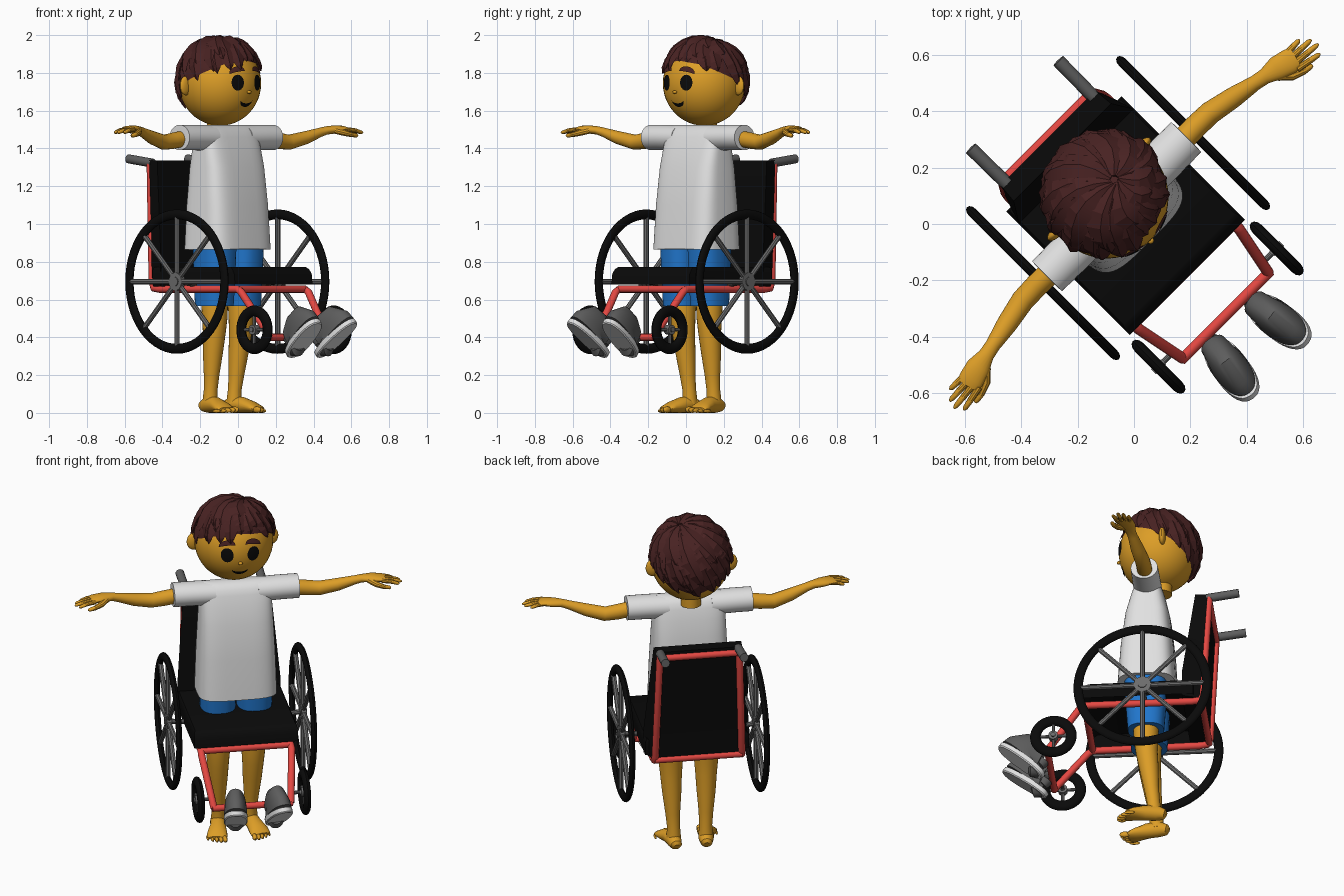
import bpy, bmesh, math, random
from mathutils import Vector as V, Matrix as M

if "Cube" in bpy.data.objects:
    bpy.data.objects.remove(bpy.data.objects["Cube"])

random.seed(4)
TAU = 2 * math.pi


def material(name, r, g, b):
    m = bpy.data.materials.new(name)
    m.diffuse_color = (r, g, b, 1)
    m.use_nodes = True
    m.node_tree.nodes["Principled BSDF"].inputs["Base Color"].default_value = m.diffuse_color
    return m


SKIN = material("skin", 0.72, 0.34, 0.02)
WHITE = material("white", 0.75, 0.75, 0.75)
BLUE = material("blue", 0.015, 0.18, 0.60)
HAIR = material("hair_brown", 0.065, 0.016, 0.016)
BLACK = material("black", 0.003, 0.003, 0.003)
GREY = material("grey", 0.11, 0.11, 0.11)
STEEL = material("spoke_grey", 0.15, 0.15, 0.15)
RED = material("red", 0.78, 0.065, 0.055)


# everything is modelled facing -y, then turned 45 degrees on its stand point
def make(name, bm, mat, mx=None):
    bmesh.ops.recalc_face_normals(bm, faces=bm.faces)
    if mx:
        bm.transform(mx)
    me = bpy.data.meshes.new(name)
    bm.to_mesh(me)
    bm.free()
    me.materials.append(mat)
    ob = bpy.data.objects.new(name, me)
    ob.rotation_euler.z = math.pi / 4
    bpy.context.collection.objects.link(ob)
    return ob


def grid(bm, rows, wrap_u=True, wrap_v=False, caps=False):
    vs = [[bm.verts.new(p) for p in row] for row in rows]
    n, k = len(vs), len(vs[0])
    for i in range(n if wrap_v else n - 1):
        for j in range(k if wrap_u else k - 1):
            a, b = vs[i], vs[(i + 1) % n]
            bm.faces.new((a[j], a[(j + 1) % k], b[(j + 1) % k], b[j]))
    if caps:
        bm.faces.new(vs[0])
        bm.faces.new(vs[-1])
    return bm


def loft(pts, radii, n=20, up=(0, 0, 1), power=2, centre=None, bm=None):
    """Tube through pts; radii are numbers or (sideways, upward) pairs."""
    pts = [V(p) for p in pts]
    if not isinstance(radii, list):
        radii = [radii] * len(pts)
    rows, e = [], 2 / power
    for i, p in enumerate(pts):
        t = (pts[min(i + 1, len(pts) - 1)] - pts[max(i - 1, 0)]).normalized()
        side = ((p - centre) if centre else V(up)).cross(t).normalized()
        top = t.cross(side)
        a, b = radii[i] if isinstance(radii[i], tuple) else (radii[i], radii[i])
        row = []
        for j in range(n):
            c, s = math.cos(TAU * j / n), math.sin(TAU * j / n)
            row.append(p + side * a * math.copysign(abs(c) ** e, c) + top * b * math.copysign(abs(s) ** e, s))
        rows.append(row)
    return grid(bm or bmesh.new(), rows, caps=True)


def stack(levels, power=2, n=32, x=0, bm=None):
    """Vertical loft from (z, half width, half depth, y) levels."""
    return loft([(x, l[3], l[0]) for l in levels], [(l[1], l[2]) for l in levels], n, (0, 1, 0), power, bm=bm)


def ball(c, r, bm=None, seg=24):
    bm = bm or bmesh.new()
    bmesh.ops.create_uvsphere(bm, u_segments=seg, v_segments=seg // 2, radius=1,
                              matrix=M.Translation(c) @ M.Diagonal((*r, 1)))
    return bm


def tyre(c, R, rad, wid, n=56):
    c, rows = V(c), []
    for i in range(n):
        a = TAU * i / n
        ring = [(wid * math.sin(TAU * j / 12), R + rad * math.cos(TAU * j / 12)) for j in range(12)]
        rows.append([c + V((x, r * math.cos(a), r * math.sin(a))) for x, r in ring])
    return grid(bmesh.new(), rows, wrap_v=True)


def spokes(c, R, r, count, hub, depth):
    bm, c = bmesh.new(), V(c)
    for k in range(count):
        a = TAU * k / count
        loft([c, c + V((0, R * math.cos(a), R * math.sin(a)))], r, 8, (1, 0, 0), bm=bm)
    for h, d in ((hub, depth), (hub * 0.5, depth * 1.4)):
        loft([c - V((d, 0, 0)), c + V((d, 0, 0))], h, 20, bm=bm)
    return bm


# --- wheelchair cushions: open-bottomed seat and tapered backrest ---
bm = grid(bmesh.new(), [[(-w, f, z), (w, f, z), (w, b, z), (-w, b, z)] for z, w, f, b in
                        ((0.68, 0.29, -0.268, 0.352), (0.735, 0.29, -0.262, 0.352),
                         (0.762, 0.287, -0.245, 0.350), (0.772, 0.280, -0.225, 0.345))])
bmesh.ops.contextual_create(bm, geom=[e for e in bm.edges if all(v.co.z > 0.77 for v in e.verts)])
make("seat", bm, BLACK)
bm = bmesh.new()
grid(bm, [[(-w, f, z), (w, f, z), (wb, b, z), (-wb, b, z)] for z, w, wb, f, b in
          ((0.67, 0.29, 0.25, 0.29, 0.40), (0.82, 0.288, 0.25, 0.29, 0.405),
           (1.335, 0.245, 0.238, 0.36, 0.433))], caps=True)
make("backrest", bm, BLACK)

# --- red tube frame ---
bm = bmesh.new()
for s in (1, -1):
    loft([(0.222 * s, 0.435, 1.32), (0.242 * s, 0.40, 0.69), (0.244 * s, 0.385, 0.66), (0.245 * s, 0.34, 0.655),
          (0.25 * s, -0.25, 0.655), (0.252 * s, -0.275, 0.64), (0.215 * s, -0.46, 0.40)], 0.020, 12, (s, 0, 0), bm=bm)
for w, y, z in ((0.22, 0.435, 1.30), (0.244, 0.395, 0.665), (0.25, -0.25, 0.655), (0.225, -0.46, 0.40)):
    loft([(-w, y, z), (w, y, z)], 0.019, 12, bm=bm)
make("frame", bm, RED)

# --- wheels, casters, handles, shoes on the foot bar ---
for s, side in ((1, "left"), (-1, "right")):
    hub, cas = (0.377 * s, 0.08, 0.695), (0.297 * s, -0.42, 0.44)
    make(side + "_wheel_tyre", tyre(hub, 0.356, 0.026, 0.017), BLACK)
    bm = spokes(hub, 0.35, 0.014, 8, 0.048, 0.014)
    loft([hub, (0.24 * s, 0.08, 0.68)], 0.014, 10, bm=bm)
    make(side + "_wheel_spokes", bm, STEEL)
    make(side + "_caster_tyre", tyre(cas, 0.099, 0.030, 0.021, 40), BLACK)
    bm = spokes(cas, 0.095, 0.009, 4, 0.026, 0.018)
    loft([cas, (0.22 * s, -0.42, 0.44)], 0.010, 10, bm=bm)
    make(side + "_caster_spokes", bm, STEEL)
    make(side + "_handle", loft([(0.218 * s, 0.42, 1.322), (0.22 * s, 0.60, 1.345)], 0.024, 16), GREY)
    mx = M.Translation((0.122 * s, -0.622, 0.382)) @ M.Rotation(s * 0.14, 4, 'Z') @ M.Rotation(-0.66, 4, 'X')
    make(side + "_shoe_sole", stack([(0, 0.06, 0.148, 0), (0.006, 0.065, 0.153, 0), (0.03, 0.065, 0.153, 0)], 2.4), WHITE, mx)
    make(side + "_shoe_upper", stack([(0.03, 0.064, 0.152, 0), (0.052, 0.064, 0.149, 0.002), (0.072, 0.060, 0.132, 0.012),
                                      (0.084, 0.053, 0.10, 0.04), (0.091, 0.048, 0.06, 0.08), (0.092, 0.038, 0.046, 0.082),
                                      (0.055, 0.036, 0.043, 0.08)], 2.3), GREY, mx)
    make(side + "_shoe_lining", stack([(0.056, 0.036, 0.043, 0.08), (0.062, 0.036, 0.043, 0.08)]), WHITE, mx)

# --- clothes ---
bm = stack([(0.865, 0.22, 0.162, 0.078), (1.1, 0.213, 0.147, 0.08), (1.3, 0.204, 0.124, 0.083),
            (1.4, 0.20, 0.099, 0.086), (1.46, 0.198, 0.080, 0.087), (1.49, 0.195, 0.067, 0.087),
            (1.512, 0.19, 0.046, 0.087), (1.524, 0.18, 0.02, 0.087)], 4, 48)
for s in (1, -1):
    loft([(x * s, 0.087, z) for x, z in ((0.12, 1.455), (0.25, 1.458), (0.35, 1.458), (0.351, 1.458))],
         [(0.078, 0.068), (0.077, 0.067), (0.075, 0.067), (0.05, 0.045)], 28, bm=bm)
make("shirt", bm, WHITE)
bm = bmesh.new()
for s in (1, -1):
    stack([(0.565, 0.090, 0.100, 0.075), (0.7, 0.096, 0.110, 0.075), (0.9, 0.098, 0.118, 0.073)], 2.5, 28, 0.102 * s, bm)
make("shorts", bm, BLUE)

# --- limbs ---
for s, side in ((1, "left"), (-1, "right")):
    leg = [(0.60, 0.10, 0.072, 0.075), (0.5, 0.099, 0.067, 0.075), (0.42, 0.098, 0.060, 0.08), (0.32, 0.096, 0.053, 0.092),
           (0.2, 0.093, 0.041, 0.105), (0.12, 0.09, 0.036, 0.115), (0.04, 0.09, 0.042, 0.12)]
    bm = loft([(x * s, y, z) for z, x, r, y in leg], [l[2] for l in leg], 24, (0, 1, 0))
    # foot with five toes
    foot = ((0.084, 0.185, 0.03), (0.085, 0.175, 0.035), (0.09, 0.13, 0.045), (0.1, 0.065, 0.042),
            (0.115, 0.005, 0.03), (0.122, -0.03, 0.02), (0.125, -0.042, 0.018))
    loft([(x * s, y, z) for x, y, z in foot],
         [(0.015, 0.015), (0.032, 0.03), (0.042, 0.045), (0.043, 0.042), (0.055, 0.030), (0.056, 0.02), (0.045, 0.012)], 20, bm=bm)
    for k in range(5):
        r = 0.017 - 0.002 * k
        ball(((0.083 + 0.022 * k) * s, -0.058 + 0.003 * k * k, r), (r * 0.8, 0.03, r), bm, 12)
    make(side + "_leg", bm, SKIN)
    arm = [(0.30, 0.088, 1.455, 0.043, 0.043), (0.40, 0.09, 1.44, 0.042, 0.043), (0.47, 0.088, 1.433, 0.041, 0.04),
           (0.57, 0.068, 1.456, 0.037, 0.035), (0.66, 0.05, 1.484, 0.027, 0.025), (0.70, 0.042, 1.495, 0.028, 0.022),
           (0.75, 0.032, 1.50, 0.043, 0.022), (0.80, 0.018, 1.502, 0.045, 0.018), (0.825, 0.012, 1.50, 0.040, 0.012)]
    bm = loft([(a[0] * s, a[1], a[2]) for a in arm], [(a[3], a[4]) for a in arm], 20)
    # four fingers and a thumb
    for k in range(4):
        y, L = 0.045 - 0.022 * k, (0.078, 0.108, 0.115, 0.095)[k]
        loft([((0.80 + L * f) * s, y + (0.002 - 0.007 * k) * f, 1.50 - 0.018 * f * f) for f in (0, 0.5, 0.9, 1)],
             [0.0125, 0.0115, 0.009, 0.004], 10, bm=bm)
    loft([(0.735 * s, 0.01, 1.495), (0.77 * s, -0.025, 1.483), (0.81 * s, -0.042, 1.472), (0.84 * s, -0.048, 1.468),
          (0.848 * s, -0.05, 1.467)], [0.018, 0.017, 0.013, 0.01, 0.004], 10, bm=bm)
    make(side + "_arm", bm, SKIN)

# --- head, slightly taller than wide ---
C, R = V((0, 0.135, 1.745)), 0.218
TALL = M.Translation(C) @ M.Diagonal((1, 1, 1.03, 1)) @ M.Translation(-C)
bm = ball(C, (R, R, R), seg=48)
loft([(0, 0.155, 1.49), (0, 0.155, 1.60)], 0.055, 24, (0, 1, 0), bm=bm)
ball(C + V((0, -R - 0.001, -0.045)), (0.012, 0.011, 0.009), bm, 16)
for s in (1, -1):
    ball(C + V((s * 0.215, 0.04, -0.012)), (0.042, 0.019, 0.050), bm, 20)
make("head", bm, SKIN, TALL)


def face_patch(name, mat, x0, x1, top, bottom, lift=0.004, n=16):
    """Thin plate wrapped on the face between two curves of t in -1..1."""
    rows = []
    for i in range(n + 1):
        t = -math.cos(math.pi * i / n) * 0.999
        x, row = (x0 + x1) / 2 + t * (x1 - x0) / 2, []
        for j in range(6):
            z = bottom(t) + (top(t) - bottom(t)) * j / 5
            row.append(C + V((x, -math.sqrt((R + lift) ** 2 - x * x - z * z), z)))
        rows.append(row)
    ob = make(name, grid(bmesh.new(), rows, wrap_u=False), mat, TALL)
    if ob.data.polygons[40].normal.y > 0:
        ob.data.flip_normals()


def bow(t):
    return math.sqrt(1 - t * t)


# eyes, brows and smile
for s, side in ((1, "left"), (-1, "right")):
    x = 0.073 * s
    face_patch(side + "_eye", BLACK, x - 0.034, x + 0.034, lambda t: 0.003 + 0.041 * bow(t), lambda t: 0.003 - 0.041 * bow(t))
    face_patch(side + "_brow", HAIR, x - 0.044, x + 0.044, lambda t: 0.057 + 0.029 * bow(t) - 0.008 * t * s,
               lambda t: 0.053 + 0.006 * bow(t) - 0.008 * t * s, 0.008)
face_patch("smile", BLACK, -0.045, 0.045, lambda t: -0.085 - 0.018 * bow(t), lambda t: -0.086 - 0.036 * bow(t))


# --- hair: a cap with chunky tapering locks swept from an off-centre crown ---
def hairline(phi):
    """Polar angle where the hair ends, by angle away from the face."""
    a = abs((math.degrees(phi) + 180) % 360 - 180)
    keys = ((0, 58), (40, 64), (70, 76), (95, 86), (135, 108), (181, 126))
    for (a0, t0), (a1, t1) in zip(keys, keys[1:]):
        if a <= a1:
            return math.radians(t0 + (t1 - t0) * (a - a0) / (a1 - a0))


def heading(phi, th):
    return V((math.sin(phi) * math.sin(th), -math.cos(phi) * math.sin(th), math.cos(th)))


bm = bmesh.new()
grid(bm, [[C + heading(TAU * i / 48, hairline(TAU * i / 48) * max(j, 0.02) / 12) * (0.226 - 0.005 * (j == 12))
           for i in range(48)] for j in range(13)])
crown = heading(1.9, 0.3)
for layer, count in ((0, 22), (1, 14), (2, 9)):
    for k in range(count):
        phi = TAU * (k + random.uniform(-0.35, 0.35)) / count
        end = hairline(phi) * (1.0, 0.82, 0.62)[layer] + random.uniform(0, 0.22)
        goal = heading(phi + random.uniform(0, 0.25), end)
        rad = 0.222 + 0.005 * layer
        pts = [C + (crown.slerp(goal, 0.06 + 0.94 * f) + heading(phi - 1.57, 1.57) * 0.16 * math.sin(math.pi * f)).normalized()
               * (rad + 0.008 * math.sin(2.6 * f)) for f in (0, 0.2, 0.4, 0.6, 0.8, 0.92, 1)]
        loft(pts, [(w, 0.015 * h) for w, h in ((0.012, 0.5), (0.032, 0.8), (0.046, 1), (0.050, 1), (0.040, 1),
                                               (0.021, 0.8), (0.002, 0.2))], 4, centre=C, bm=bm)
make("hair", bm, HAIR, TALL)

# --- smooth shading with crisp edges ---
for ob in bpy.data.objects:
    bpy.ops.object.select_all(action='DESELECT')
    ob.select_set(True)
    bpy.context.view_layer.objects.active = ob
    bpy.ops.object.shade_smooth_by_angle(angle=math.radians(20 if ob.name == "hair" else 35))
